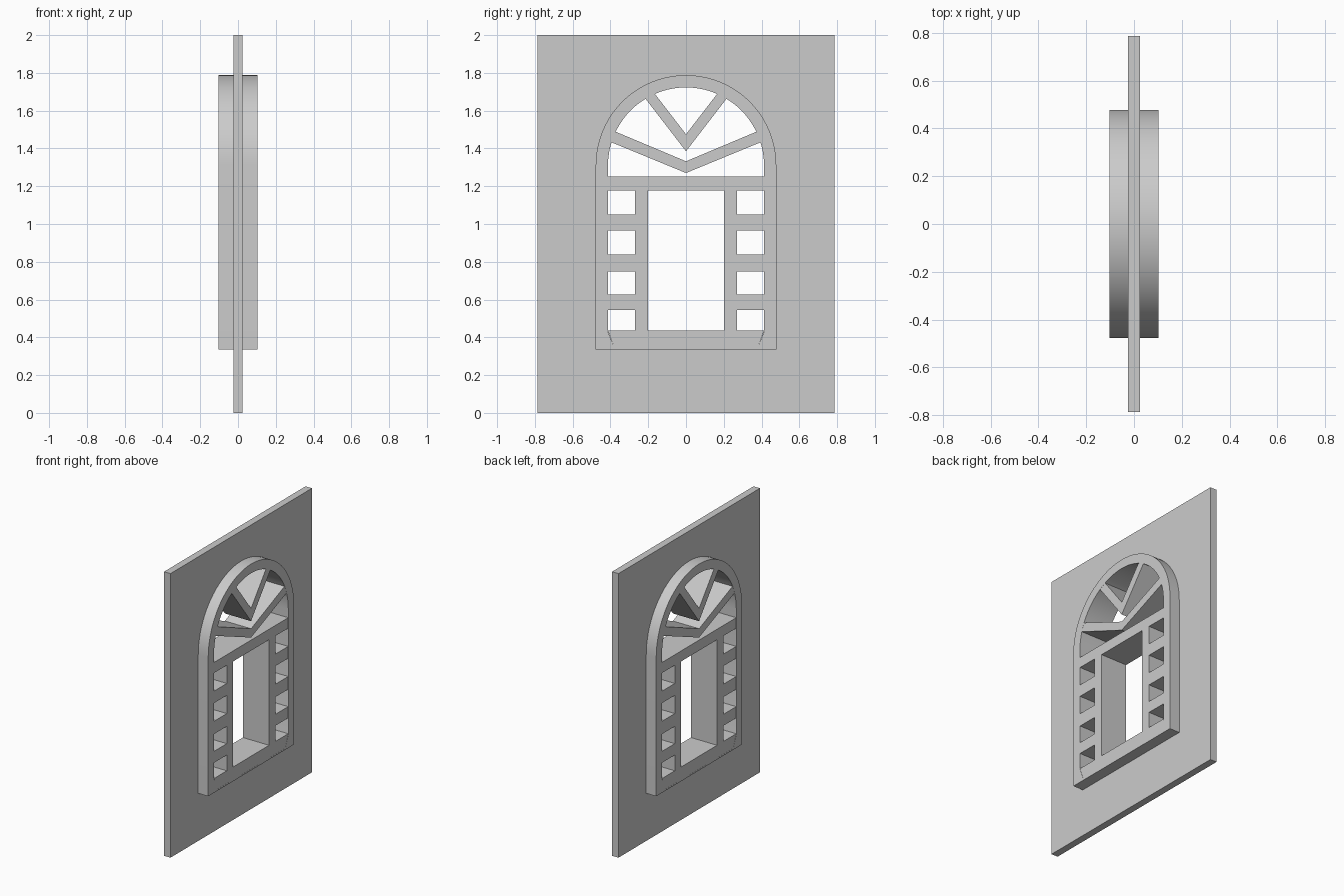
import bpy, bmesh, math
from mathutils import Matrix

if "Cube" in bpy.data.objects:
    bpy.data.objects.remove(bpy.data.objects["Cube"])

# local (x, y, z) of a drawn profile -> world (y, z, x)
TO_WORLD = Matrix(((0, 0, 1, 0), (1, 0, 0, 0), (0, 1, 0, 0), (0, 0, 0, 1)))
SPRING = 1.31          # height of the arch centre


def profile(name, outlines, half):
    """Extrude closed (y, z) outlines by +-half along x; inner outlines become holes."""
    cu = bpy.data.curves.new(name, 'CURVE')
    cu.dimensions, cu.fill_mode, cu.extrude = '2D', 'BOTH', half
    for pts in outlines:
        sp = cu.splines.new('POLY')
        sp.points.add(len(pts) - 1)
        for p, (y, z) in zip(sp.points, pts):
            p.co = (y, z, 0, 1)
        sp.use_cyclic_u = True
    ob = bpy.data.objects.new(name, cu)
    bpy.context.collection.objects.link(ob)
    bpy.ops.object.select_all(action='DESELECT')
    ob.select_set(True)
    bpy.context.view_layer.objects.active = ob
    bpy.ops.object.convert(target='MESH')
    bm = bmesh.new()
    bm.from_mesh(ob.data)
    bmesh.ops.remove_doubles(bm, verts=bm.verts, dist=1e-5)
    bm.transform(TO_WORLD)
    bmesh.ops.recalc_face_normals(bm, faces=bm.faces)
    bm.to_mesh(ob.data)
    bm.free()
    bpy.ops.object.shade_smooth_by_angle(angle=math.radians(30))
    return ob


def arch(r, foot, n=40):
    """Round-topped outline; foot lists the right-hand bottom corners, lowest first."""
    top = [(r * math.cos(math.pi * i / n), SPRING + r * math.sin(math.pi * i / n))
           for i in range(n + 1)]
    return foot + top + [(-y, z) for y, z in reversed(foot)]


def rect(y0, y1, z0, z1):
    return [(y0, z0), (y1, z0), (y1, z1), (y0, z1)]


def chevron(low, high, low_end, high_end):
    """V-shaped bar, symmetric about y = 0."""
    return [(0, low), low_end, high_end, (0, high),
            (-high_end[0], high_end[1]), (-low_end[0], low_end[1])]


# wall panel with the window opening
profile("wall_panel", [rect(-0.787, 0.787, 0, 2), arch(0.45, [(0.45, 0.34)])], 0.025)

# arched frame
profile("arched_frame", [arch(0.478, [(0.478, 0.335)]),
                         arch(0.413, [(0.38, 0.345), (0.413, 0.43)])], 0.1025)

BAR = 0.102
# bottom rail with tapered ends, and transom
profile("bottom_rail", [[(-0.38, 0.345), (0.38, 0.345), (0.413, 0.435), (-0.413, 0.435)]], BAR)
profile("transom", [rect(-0.42, 0.42, 1.178, 1.252)], BAR)

# stiles and short side rails
for side, s in (("left", -1), ("right", 1)):
    profile(f"stile_{side}", [rect(s * 0.2, s * 0.27, 0.435, 1.178)], BAR)
    for i, (z0, z1) in enumerate(((0.546, 0.626), (0.748, 0.838), (0.966, 1.05))):
        profile(f"side_rail_{side}_{i + 1}", [rect(s * 0.27, s * 0.42, z0, z1)], BAR)

# fan bars in the arch
profile("fan_bar_lower", [chevron(1.27, 1.332, (0.43, 1.447), (0.40, 1.50))], BAR)
profile("fan_bar_upper", [chevron(1.385, 1.475, (0.235, 1.69), (0.185, 1.715))], BAR)
